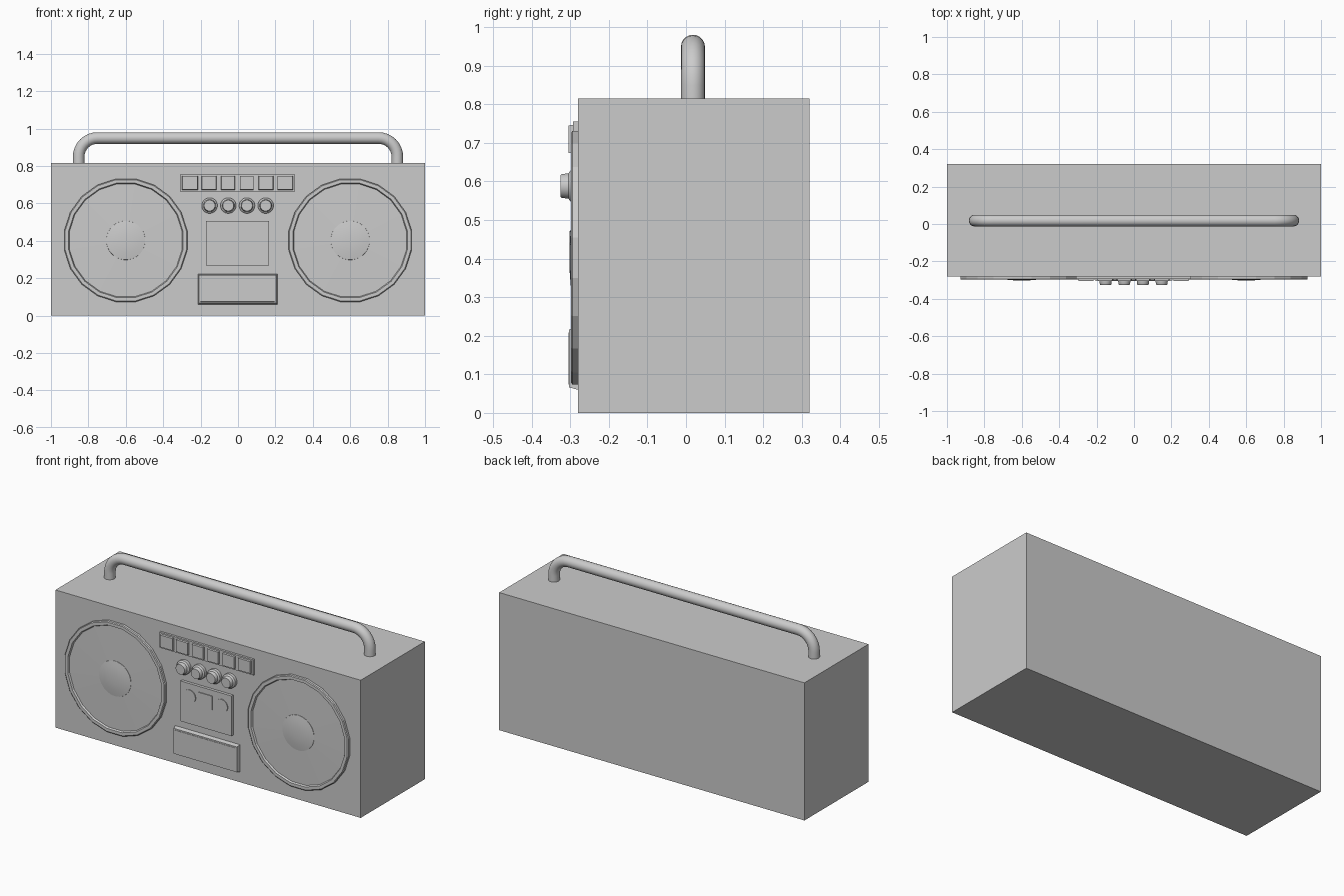
import bpy, bmesh, math

if "Cube" in bpy.data.objects:
    bpy.data.objects.remove(bpy.data.objects["Cube"])

FRONT = -0.28  # y of the cabinet's front face


def finish(name, bm, smooth=None):
    bmesh.ops.recalc_face_normals(bm, faces=bm.faces)
    me = bpy.data.meshes.new(name)
    bm.to_mesh(me)
    bm.free()
    ob = bpy.data.objects.new(name, me)
    bpy.context.collection.objects.link(ob)
    if smooth:
        bpy.ops.object.select_all(action='DESELECT')
        ob.select_set(True)
        bpy.context.view_layer.objects.active = ob
        bpy.ops.object.shade_smooth_by_angle(angle=math.radians(smooth))
    return ob


def box(name, x0, x1, y0, y1, z0, z1, inset=0.0):
    """Box whose front (y0) face may be inset for a chamfered look."""
    bm = bmesh.new()
    bmesh.ops.create_cube(bm, size=1)
    for v in bm.verts:
        i = inset if v.co.y < 0 else 0
        v.co = (x1 - i if v.co.x > 0 else x0 + i,
                y0 if v.co.y < 0 else y1,
                z1 - i if v.co.z > 0 else z0 + i)
    return finish(name, bm)


def lathe(name, x, z, profile, sides, smooth=None):
    """Revolve (radius, y) points about a front-facing axis, capped at both ends."""
    bm = bmesh.new()
    rings = []
    for r, y in profile:
        rings.append([bm.verts.new((x + r * math.sin(2 * math.pi * (k + 0.5) / sides), y,
                                    z + r * math.cos(2 * math.pi * (k + 0.5) / sides)))
                      for k in range(sides)])
    for a, b in zip(rings, rings[1:]):
        for k in range(sides):
            n = (k + 1) % sides
            bm.faces.new((a[k], a[n], b[n], b[k]))
    bm.faces.new(rings[0])
    bm.faces.new(rings[-1])
    return finish(name, bm, smooth)


# Cabinet
box("cabinet", -1, 1, FRONT, 0.32, 0, 0.815)

# Speakers: raised rim, shallow cone and centre cap
for side, x in (("left", -0.6), ("right", 0.6)):
    lathe(side + "_speaker", x, 0.402,
          [(0.333, FRONT), (0.333, -0.294), (0.328, -0.298), (0.31, -0.298),
           (0.305, -0.288), (0.105, -0.292)], 20)
    lathe(side + "_speaker_cap", x, 0.402,
          [(0.105, -0.29), (0.104, -0.294), (0.07, -0.299), (0.03, -0.302)], 32, 40)

# Key strip and six keys
box("key_strip", -0.31, 0.305, -0.293, FRONT, 0.663, 0.755)
for i, (x, w) in enumerate([(-0.257, 0.085), (-0.155, 0.08), (-0.053, 0.075),
                            (0.047, 0.075), (0.149, 0.08), (0.252, 0.085)]):
    box(f"key_{i + 1}", x - w / 2, x + w / 2, -0.304, -0.29, 0.672, 0.747, 0.002)

# Four control knobs on flared bases
for i in range(4):
    lathe(f"knob_{i + 1}", -0.152 + 0.1 * i, 0.588,
          [(0.042, FRONT), (0.042, -0.298), (0.033, -0.305), (0.031, -0.322), (0.029, -0.325)],
          24, 30)

# Cassette door with window and reels
box("cassette_door", -0.17, 0.165, -0.297, FRONT, 0.267, 0.505)
box("cassette_window", -0.048, 0.042, -0.302, -0.29, 0.39, 0.472)
for side, x in (("left", -0.108), ("right", 0.102)):
    lathe(side + "_reel", x, 0.43, [(0.04, -0.29), (0.04, -0.302)], 24, 30)

# Tuner panel: stepped frame and raised face
box("tuner_frame", -0.215, 0.21, -0.303, FRONT, 0.06, 0.222, 0.006)
box("tuner_face", -0.203, 0.198, -0.305, -0.29, 0.072, 0.21, 0.002)

# Handle: round bar with bent ends, swept ring by ring
R, BEND, Y, SEG = 0.031, 0.1, 0.018, 20
path = [(-0.852, 0.80, 180)]
for k in range(9):
    a = 180 - 90 * k / 8
    path.append((-0.752 + BEND * math.cos(math.radians(a)),
                 0.849 + BEND * math.sin(math.radians(a)), a))
path += [(-x, z, 180 - a) for x, z, a in reversed(path)]
bm = bmesh.new()
rings = []
for x, z, a in path:
    nx, nz = math.cos(math.radians(a)), math.sin(math.radians(a))
    ring = []
    for k in range(SEG):
        t = 2 * math.pi * k / SEG
        c = R * math.cos(t)
        ring.append(bm.verts.new((x + nx * c, Y + R * math.sin(t), z + nz * c)))
    rings.append(ring)
for a, b in zip(rings, rings[1:]):
    for k in range(SEG):
        n = (k + 1) % SEG
        bm.faces.new((a[k], a[n], b[n], b[k]))
bm.faces.new(rings[0])
bm.faces.new(rings[-1])
finish("handle", bm, 40)
